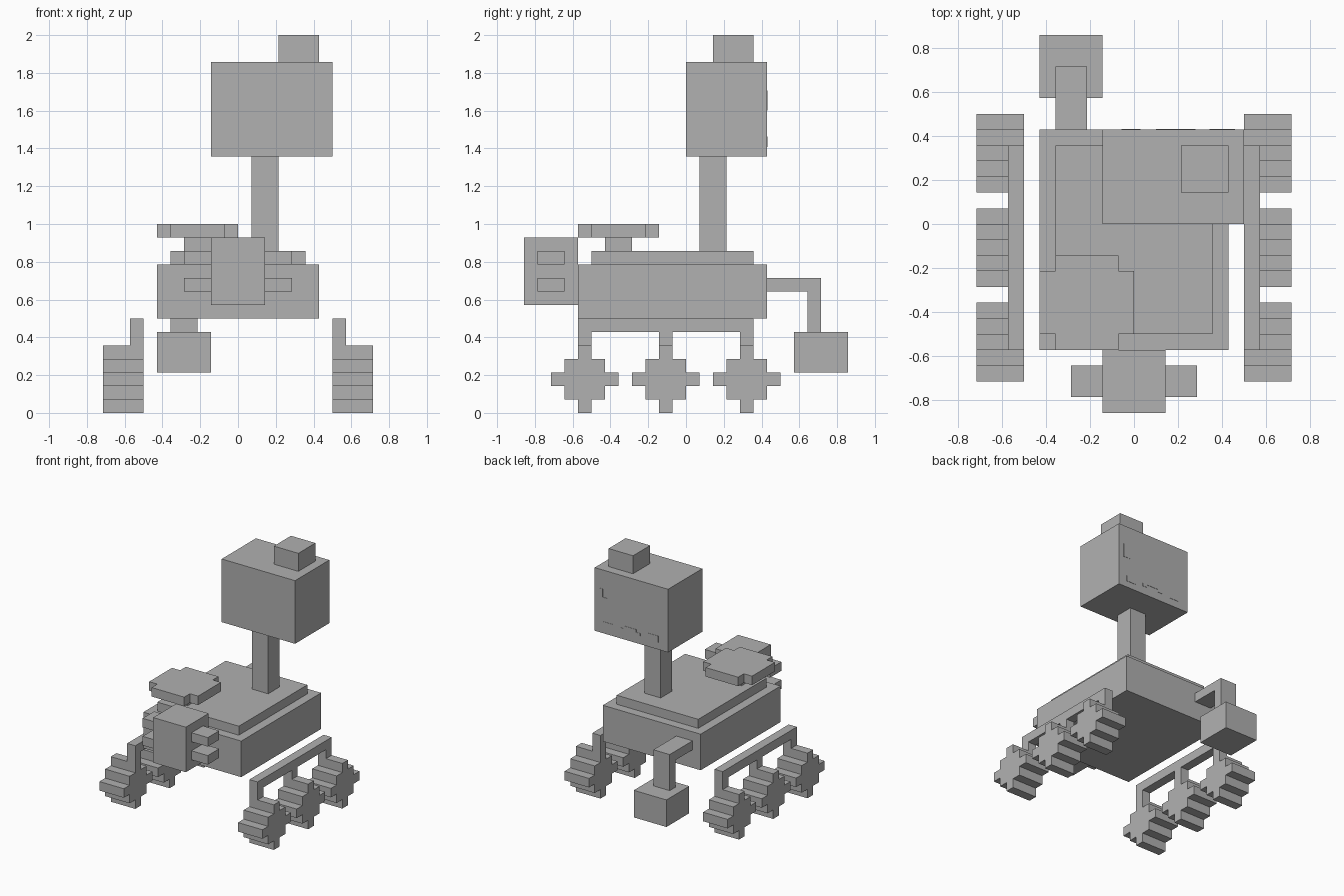
import bpy, bmesh
from mathutils import Vector

if "Cube" in bpy.data.objects:
    bpy.data.objects.remove(bpy.data.objects["Cube"])

U = 1 / 14  # one block of the grid

grey = bpy.data.materials.new("mid grey")
grey.diffuse_color = (0.44, 0.44, 0.44, 1)
grey.use_nodes = True
grey.node_tree.nodes["Principled BSDF"].inputs["Base Color"].default_value = grey.diffuse_color


def finish(name, bm):
    bmesh.ops.recalc_face_normals(bm, faces=bm.faces)
    mesh = bpy.data.meshes.new(name)
    bm.to_mesh(mesh)
    bm.free()
    mesh.materials.append(grey)
    obj = bpy.data.objects.new(name, mesh)
    bpy.context.collection.objects.link(obj)
    return obj


def box(name, x, y, z):
    """Box from (min, max) pairs in blocks."""
    bm = bmesh.new()
    bmesh.ops.create_cube(bm, size=1)
    for v in bm.verts:
        v.co = Vector([(a + b) / 2 + c * (b - a)
                       for (a, b), c in zip((x, y, z), v.co)]) * U
    return finish(name, bm)


def prism(name, points, axis, lo, hi):
    """Extrude a 2D outline along x, y or z (axis 0, 1, 2)."""
    bm = bmesh.new()

    def place(p, d):
        c = list(p)
        c.insert(axis, d)
        return Vector(c) * U

    face = bm.faces.new([bm.verts.new(place(p, lo)) for p in points])
    new = bmesh.ops.extrude_face_region(bm, geom=[face])["geom"]
    shift = Vector((0, 0, 0))
    shift[axis] = (hi - lo) * U
    bmesh.ops.translate(bm, vec=shift,
                        verts=[g for g in new if isinstance(g, bmesh.types.BMVert)])
    return finish(name, bm)


def stepped(quarter, cx, cy):
    """Full stepped outline from the points of its first quadrant."""
    pts = []
    for _ in range(4):
        pts += quarter
        quarter = [(-b, a) for a, b in quarter]
    return [(cx + a, cy + b) for a, b in pts]


# Chassis
box("body", (-6, 6), (-8, 6), (7, 11))
box("deck", (-5, 5), (-7, 5), (11, 12))

# Mast and camera head
box("mast", (1, 3), (1, 3), (12, 19))
box("head", (-2, 7), (0, 6), (19, 26))
box("head_top_block", (3, 6), (2, 5), (26, 28))

# Thin marks on the back of the head
marks = [((6.0, 6.4), (22.4, 23.9)), ((5.5, 6.0), (22.4, 23.0)),
         ((4.8, 6.0), (19.7, 20.3)), ((-0.8, 0.4), (19.8, 20.5)),
         ((3.4, 3.9), (19.9, 20.2)), ((1.9, 3.4), (20.2, 20.5)),
         ((1.4, 1.9), (19.9, 20.2))]
for i, (x, z) in enumerate(marks):
    box(f"head_mark_{i}", x, (6, 6.03), z)

# Dish antenna
box("dish_stem", (-4, -2), (-6, -4), (12, 13))
prism("dish", stepped([(3, 2), (2, 2), (2, 3)], -3, -5), 2, 13, 14)

# Front instrument with side tabs
box("instrument", (-2, 2), (-12, -8), (8, 13))
for side, x in (("left", (-4, -2)), ("right", (2, 4))):
    for z in (9, 11):
        box(f"tab_{side}_{z}", x, (-11, -9), (z, z + 1))

# Rear arm with hanging box
prism("rear_arm", [(6, 9), (9, 9), (9, 6), (10, 6), (10, 10), (6, 10)], 0, -5, -3)
box("rear_box", (-6, -2), (8, 12), (3, 6))

# Suspension frames and wheels on both sides
wheel_quarter = [(2.5, 0.5), (1.5, 0.5), (1.5, 1.5), (0.5, 1.5), (0.5, 2.5)]
comb = [(5, 7), (-8, 7)]
for y in (-8, -2, 4):
    comb += [(y, 6), (y, 5), (y + 1, 5), (y + 1, 6)]
comb = [p for p in comb if p not in ((-8, 6), (5, 6))]
for side, frame_x, wheel_x in (("left", (-8, -7), (-10, -7)),
                               ("right", (7, 8), (7, 10))):
    prism(f"suspension_{side}", comb, 0, *frame_x)
    for i, y in enumerate((-7.5, -1.5, 4.5)):
        prism(f"wheel_{side}_{i}", stepped(wheel_quarter, y, 2.5), 0, *wheel_x)
